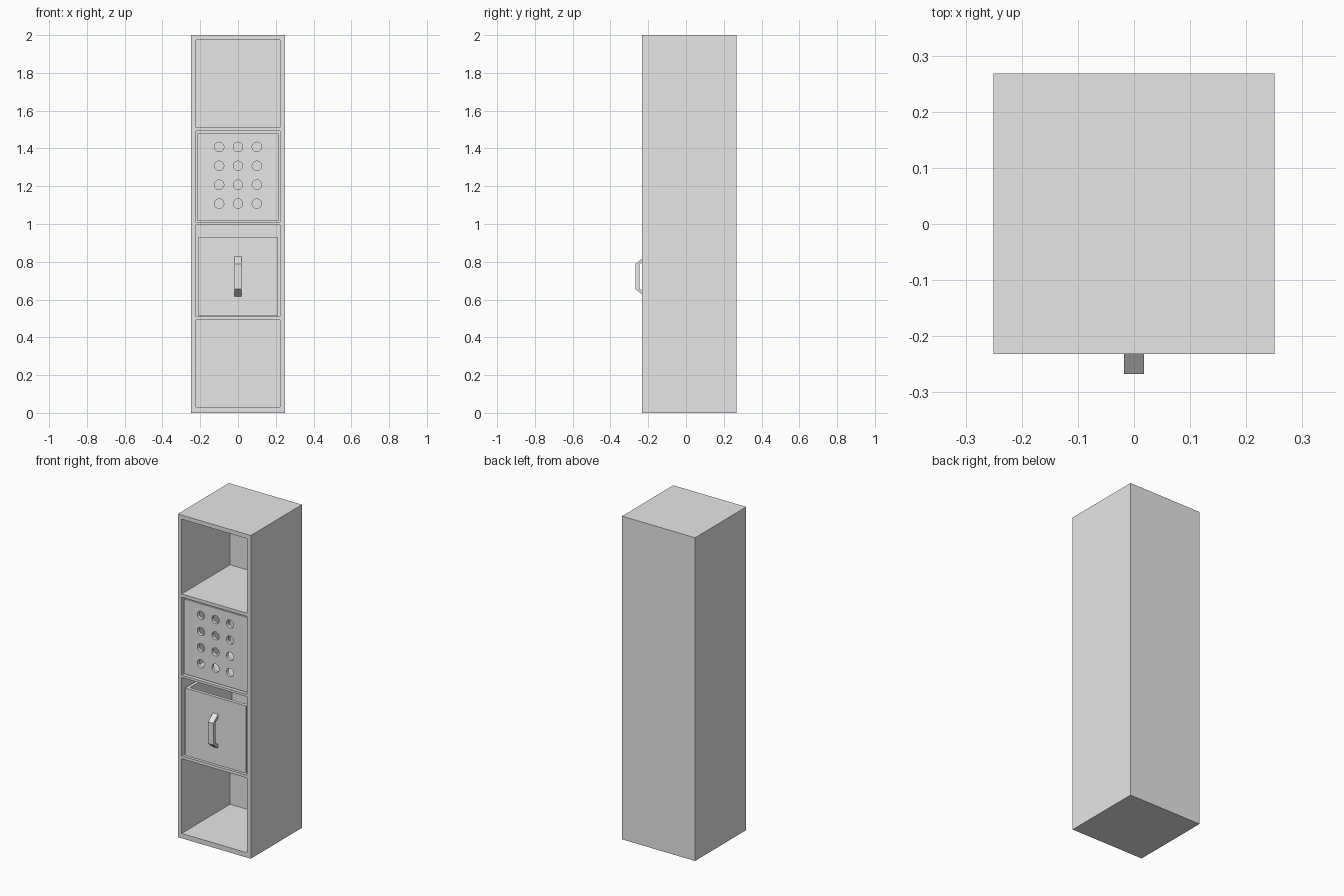
import bpy
import bmesh
from mathutils import Matrix, Vector

cube = bpy.data.objects.get("Cube")
if cube:
    bpy.data.objects.remove(cube, do_unlink=True)

grey = bpy.data.materials.new("light_grey")
grey.use_nodes = True
grey.diffuse_color = (0.8, 0.8, 0.8, 1)
grey.node_tree.nodes["Principled BSDF"].inputs["Base Color"].default_value = (0.8, 0.8, 0.8, 1)

FRONT, BACK, HALF, WALL = -0.232, 0.268, 0.25, 0.027


def add_box(bm, x, y, z):
    """Box spanning the (low, high) pairs x, y and z."""
    spans = (x, y, z)
    centre = Vector([(a + b) / 2 for a, b in spans])
    size = Vector([b - a for a, b in spans])
    bmesh.ops.create_cube(bm, size=1, matrix=Matrix.Translation(centre) @ Matrix.Diagonal(size).to_4x4())


def finish(name, bm):
    bmesh.ops.recalc_face_normals(bm, faces=bm.faces)
    mesh = bpy.data.meshes.new(name)
    bm.to_mesh(mesh)
    bm.free()
    mesh.materials.append(grey)
    obj = bpy.data.objects.new(name, mesh)
    bpy.context.collection.objects.link(obj)
    return obj


def cut(obj, cutter):
    """Subtract the cutter and keep the resulting mesh."""
    mod = obj.modifiers.new("cut", "BOOLEAN")
    mod.operation, mod.solver, mod.object = "DIFFERENCE", "EXACT", cutter
    graph = bpy.context.evaluated_depsgraph_get()
    mesh = bpy.data.meshes.new_from_object(obj.evaluated_get(graph))
    obj.modifiers.clear()
    obj.data = mesh
    bpy.data.objects.remove(cutter, do_unlink=True)


def solid(name, x, y, z):
    bm = bmesh.new()
    add_box(bm, x, y, z)
    return finish(name, bm)


# Cabinet carcass with four open compartments
cabinet = solid("cabinet", (-HALF, HALF), (FRONT, BACK), (0, 2))
bm = bmesh.new()
inner = HALF - WALL
for low, high in ((0.03, 0.492), (0.51, 0.995), (1.01, 1.492), (1.512, 1.974)):
    add_box(bm, (-inner, inner), (FRONT - 0.1, BACK - WALL), (low, high))
cut(cabinet, finish("compartment_cutter", bm))

# Door panel with a grid of ventilation holes
door_front = FRONT + 0.012
door = solid("vented_door", (-0.215, 0.215), (door_front, door_front + 0.02), (1.016, 1.479))
bm = bmesh.new()
for column in (-1, 0, 1):
    for row in range(4):
        place = Matrix.Translation((column * 0.1, door_front, 1.108 + row * 0.1))
        bmesh.ops.create_cone(bm, cap_ends=True, segments=32, radius1=0.025, radius2=0.025,
                              depth=0.1, matrix=place @ Matrix.Rotation(1.5707963, 4, "X"))
cut(door, finish("hole_cutter", bm))

# Open-topped drawer
drawer_front = FRONT + 0.012
drawer = solid("drawer", (-0.209, 0.209), (drawer_front, 0.23), (0.513, 0.93))
cut(drawer, solid("drawer_cutter", (-0.189, 0.189), (drawer_front + 0.02, 0.21), (0.533, 1.0)))

# Pull handle: bent bar with slanted ends
bm = bmesh.new()
outer_y, bar_y, mid = -0.267, -0.246, 0.722
top = [(drawer_front, 0.105), (outer_y, 0.067)]
inside = [(bar_y, 0.067), (drawer_front, 0.078)]
upper = top + inside
half = [[bm.verts.new((x, y, mid + z)) for y, z in
         top + [(y, -z) for y, z in reversed(top)]
         + [(y, -z) for y, z in reversed(inside)] + inside]
        for x in (-0.018, 0.018)]
count = len(half[0])
for ring in half:
    bm.faces.new(ring)
for i in range(count):
    j = (i + 1) % count
    bm.faces.new((half[0][i], half[0][j], half[1][j], half[1][i]))
finish("drawer_handle", bm)
